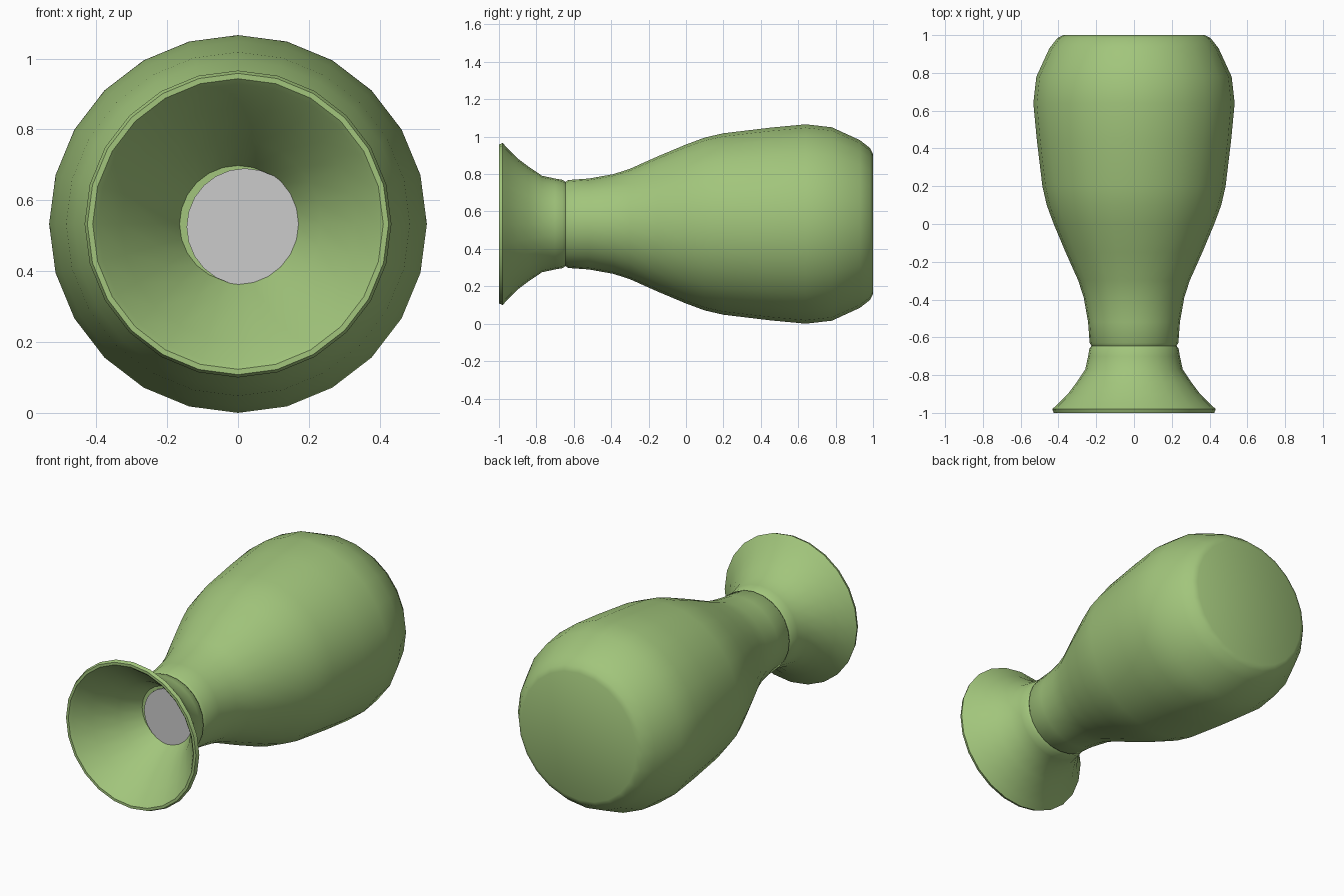
import bpy, bmesh
from math import sin, cos, pi, radians

if "Cube" in bpy.data.objects:
    bpy.data.objects.remove(bpy.data.objects["Cube"])

AXIS_Z = 0.533


def material(name, color):
    m = bpy.data.materials.new(name)
    m.diffuse_color = color
    m.use_nodes = True
    m.node_tree.nodes["Principled BSDF"].inputs["Base Color"].default_value = m.diffuse_color
    return m


def lathe(name, profile, mat, sides=24, x=0.0, z=AXIS_Z):
    """Revolve (y, radius) points around a line parallel to y, capping both ends."""
    bm = bmesh.new()
    rings = []
    for y, r in profile:
        rings.append([bm.verts.new((x + r * sin(2 * pi * i / sides), y,
                                    z + r * cos(2 * pi * i / sides)))
                      for i in range(sides)])
    for a, b in zip(rings, rings[1:]):
        for i in range(sides):
            j = (i + 1) % sides
            bm.faces.new((a[i], a[j], b[j], b[i]))
    bm.faces.new(rings[0])
    bm.faces.new(rings[-1])
    bmesh.ops.recalc_face_normals(bm, faces=bm.faces)
    mesh = bpy.data.meshes.new(name)
    bm.to_mesh(mesh)
    bm.free()
    ob = bpy.data.objects.new(name, mesh)
    bpy.context.collection.objects.link(ob)
    if mat:
        mesh.materials.append(mat)
    bpy.context.view_layer.objects.active = ob
    ob.select_set(True)
    bpy.ops.object.shade_smooth_by_angle(angle=radians(40))
    ob.select_set(False)
    return ob


green = material("green", (0.36, 0.56, 0.20, 1))

# goblet: hollow foot, narrow stem, swelling bowl, flat closed top
goblet = [
    (-0.66, 0.165), (-0.78, 0.235), (-0.90, 0.33), (-0.985, 0.395), (-1.00, 0.41),
    (-1.00, 0.425), (-0.98, 0.433), (-0.95, 0.40), (-0.90, 0.35), (-0.84, 0.305),
    (-0.77, 0.258), (-0.70, 0.243), (-0.66, 0.236), (-0.645, 0.225), (-0.63, 0.235),
    (-0.52, 0.243), (-0.39, 0.266), (-0.30, 0.295), (-0.15, 0.362), (0.00, 0.425),
    (0.10, 0.462), (0.20, 0.485), (0.45, 0.515), (0.64, 0.533), (0.78, 0.517),
    (0.93, 0.448), (0.985, 0.405), (1.00, 0.375),
]
lathe("goblet", goblet, green)

# grey plug seen inside the foot
lathe("foot_plug", [(-0.67, 0.165), (-0.64, 0.165)], None, x=0.02, z=0.525)
